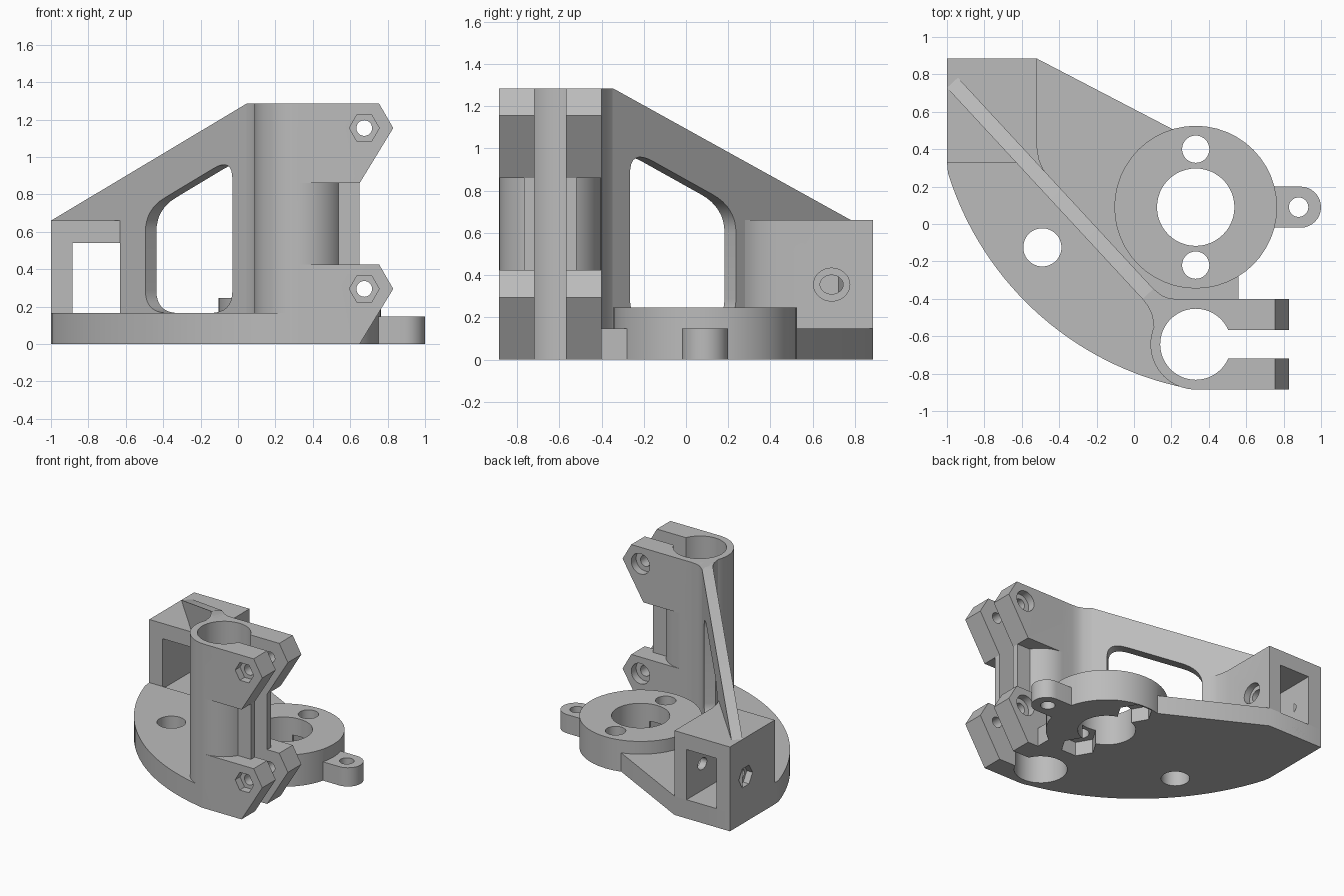
import bpy, bmesh
from math import cos, sin, pi, atan2
from mathutils import Vector

if "Cube" in bpy.data.objects:
    bpy.data.objects.remove(bpy.data.objects["Cube"], do_unlink=True)

grey = bpy.data.materials.new("plain grey")
grey.use_nodes = True
grey.diffuse_color = (0.5, 0.5, 0.5, 1)
grey.node_tree.nodes["Principled BSDF"].inputs["Base Color"].default_value = (0.5, 0.5, 0.5, 1)

# Web runs diagonally: its front face passes through WEB_START along x with this slope
WEB_START, WEB_SLOPE = (-0.99, 0.717), -1.08
WEB_NORMAL = Vector((-WEB_SLOPE, 1, 0)).normalized()


def web_point(x, z, depth):
    y = WEB_START[1] + WEB_SLOPE * (x - WEB_START[0])
    return Vector((x, y, z)) + WEB_NORMAL * depth


AXES = {
    "z": lambda u, v, w: Vector((u, v, w)),
    "y": lambda u, v, w: Vector((u, w, v)),
    "x": lambda u, v, w: Vector((w, u, v)),
    "web": web_point,
}


def prism(points, low, high, axis="z"):
    """Extrude a closed profile from low to high along an axis."""
    place = AXES[axis]
    bm = bmesh.new()
    ends = [[bm.verts.new(place(u, v, w)) for u, v in points] for w in (low, high)]
    for end in ends:
        bm.faces.new(end)
    count = len(points)
    for i in range(count):
        j = (i + 1) % count
        bm.faces.new((ends[0][i], ends[0][j], ends[1][j], ends[1][i]))
    bmesh.ops.recalc_face_normals(bm, faces=bm.faces)
    mesh = bpy.data.meshes.new("solid")
    bm.to_mesh(mesh)
    bm.free()
    mesh.materials.append(grey)
    obj = bpy.data.objects.new("solid", mesh)
    bpy.context.collection.objects.link(obj)
    return obj


def ring(u, v, r, sides=48, stretch=1.0):
    return [(u + stretch * r * cos(2 * pi * i / sides), v + r * sin(2 * pi * i / sides))
            for i in range(sides)]


def rect(u0, u1, v0, v1):
    return [(u0, v0), (u1, v0), (u1, v1), (u0, v1)]


def rounded(points, radius, steps=8):
    """Replace each corner of a profile by a smooth bend."""
    out = []
    for i, p in enumerate(points):
        p = Vector(p)
        a = p + (Vector(points[i - 1]) - p).normalized() * radius
        b = p + (Vector(points[(i + 1) % len(points)]) - p).normalized() * radius
        for k in range(steps + 1):
            t = k / steps
            out.append(tuple(a * (1 - t) ** 2 + p * 2 * t * (1 - t) + b * t ** 2))
    return out


def build(name, solids, cutters):
    """Unite the solids, subtract the cutters, and finish the part."""
    body = solids[0]
    body.name = body.data.name = name
    bpy.ops.object.select_all(action="DESELECT")
    body.select_set(True)
    bpy.context.view_layer.objects.active = body
    jobs = [(s, "UNION") for s in solids[1:]] + [(c, "DIFFERENCE") for c in cutters]
    for other, operation in jobs:
        mod = body.modifiers.new("join", "BOOLEAN")
        mod.operation, mod.solver, mod.object = operation, "EXACT", other
        bpy.ops.object.modifier_apply(modifier=mod.name)
        bpy.data.objects.remove(other, do_unlink=True)
    bpy.ops.object.shade_smooth_by_angle(angle=pi / 6)
    return body


TUBE = (0.33, -0.643)
DISC = (0.33, 0.09)
PLATE, FRONT, TOP = 0.147, 0.166, 1.285


def clamp_cuts():
    return [prism(ring(*TUBE, 0.19), -0.1, TOP + 0.1),
            prism(rect(0.33, 0.95, -0.718, -0.568), -0.1, TOP + 0.1)]


# Base: curved plate, raised front area, thick disc and side lug
centre, sweep = (0.61, 0.77), 1.68
a0 = atan2(0.33 - centre[1], -1 - centre[0]) + 2 * pi
a1 = atan2(TUBE[1] - centre[1], TUBE[0] - centre[0]) + 2 * pi
arc = [(centre[0] + sweep * cos(a0 + (a1 - a0) * i / 32),
        centre[1] + sweep * sin(a0 + (a1 - a0) * i / 32)) for i in range(33)]
arc[0] = (-1, 0.33)
plate = prism(arc + [TUBE, (0.56, -0.42), (0.56, 0.09), (0.5, 0.4), (0.21, 0.505),
                     (-0.52, 0.885), (-1, 0.885)], 0, PLATE)
front_area = prism(arc + [TUBE, (0.12, -0.45), (-0.6, 0.33)], 0, FRONT)
disc = prism(ring(*DISC, 0.435), 0, 0.247)
lug_end = [(0.89 + 0.11 * cos(t * pi / 16), 0.09 + 0.11 * sin(t * pi / 16)) for t in range(-8, 9)]
lug = prism(lug_end + [(0.7, 0.2), (0.7, -0.02)], 0, PLATE)
cuts = clamp_cuts() + [
    prism(ring(*DISC, 0.207), -0.1, 0.4),
    prism(ring(-0.49, -0.125, 0.102), -0.1, 0.4),
    prism(ring(0.88, 0.09, 0.052, 32), -0.1, 0.4),
]
for side in (-1, 1):
    y = DISC[1] + side * 0.31
    cuts.append(prism(ring(DISC[0], y, 0.073, 32), -0.1, 0.4))
    cuts.append(prism(ring(DISC[0], y, 0.13, 6), -0.1, 0.11))
build("base_plate", [plate, front_area, disc, lug], cuts)

# Split clamp tube with two pairs of pointed ears and a thin flange between
tube = prism(ring(*TUBE, 0.242, 64), 0, TOP)
blend = prism([(0.045, -0.401), (0.075, -0.44), (0.098, -0.49), (0.106, -0.55), TUBE,
               (0.33, -0.401), (0.24, -0.402), (0.19, -0.398), (0.15, -0.383),
               (0.104, -0.347)], 0, TOP)
flange = prism(rect(0.33, 0.65, TUBE[1] - 0.125, TUBE[1] + 0.125), 0.3, 1)
solids, cuts = [tube, blend, flange], clamp_cuts()
back, front = TUBE[1] + 0.242, TUBE[1] - 0.242
for z in (0, 0.86):
    solids.append(prism([(0.33, z), (0.65, z), (0.83, z + 0.295), (0.755, z + 0.425),
                         (0.33, z + 0.425)], front, back, "y"))
    cuts.append(prism(ring(0.675, z + 0.295, 0.042, 24), -1, 0, "y"))
    cuts.append(prism(ring(0.675, z + 0.295, 0.08, 6), -1, front + 0.06, "y"))
    cuts.append(prism(ring(0.675, z + 0.295, 0.08, 32), back - 0.06, 0, "y"))
build("clamp_tube", solids, cuts)


def tunnel():
    return prism(rect(-0.885, -0.625, PLATE, 0.54), 0.33, 1, "y")


# Sloping diagonal web with a rounded opening
web = prism([(-1, 0), (0.14, 0), (0.14, TOP), (0.045, TOP), (-1, 0.66)], 0, 0.08, "web")
opening = rounded([(-0.495, FRONT), (-0.03, FRONT), (-0.03, 1.0), (-0.495, 0.72)], 0.12)
build("diagonal_web", [web],
      [prism(opening, -0.1, 0.2, "web"), tunnel(),
       prism(ring(*TUBE, 0.19), -0.1, TOP + 0.1)])

# Corner box with a square tunnel and a cross bolt hole
box = prism([(-1, 0.33), (-0.63, 0.33), (-0.48, 0.2), (-0.455, 0.25), (-0.487, 0.295),
             (-0.508, 0.345), (-0.52, 0.42), (-0.52, 0.885), (-1, 0.885)], 0, 0.66)
build("corner_box", [box],
      [tunnel(),
       prism(ring(0.69, 0.355, 0.045, 32, 1.22), -1.1, -0.4, "x"),
       prism(ring(0.69, 0.355, 0.078, 32, 1.1), -0.57, -0.4, "x"),
       prism(ring(0.69, 0.355, 0.085, 6), -1.1, -0.95, "x")])
